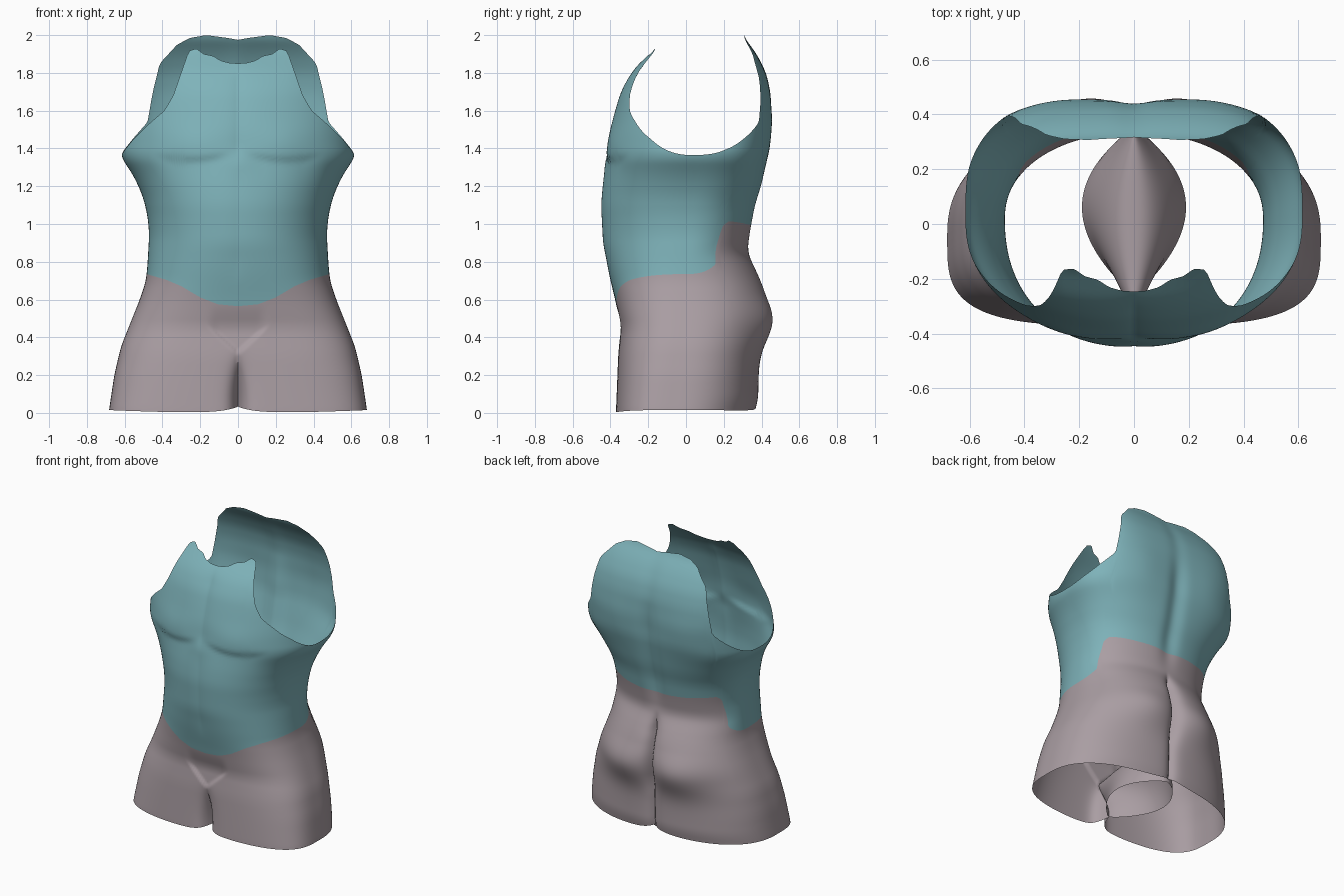
import bpy, bmesh, math
from math import exp, sin, cos, pi

cube = bpy.data.objects.get("Cube")
if cube:
    bpy.data.objects.remove(cube, do_unlink=True)

COLUMNS, LOWER_ROWS, UPPER_ROWS = 256, 60, 68


def material(name, rgb):
    mat = bpy.data.materials.new(name)
    mat.use_nodes = True
    mat.diffuse_color = (*rgb, 1)
    mat.node_tree.nodes["Principled BSDF"].inputs["Base Color"].default_value = (*rgb, 1)
    return mat


def linear(table, t):
    for (a, p), (b, q) in zip(table, table[1:]):
        if t <= b:
            return p + (q - p) * max(0, t - a) / (b - a)
    return table[-1][1]


def smooth(table, t):
    """Linear lookup averaged over a short span, for soft profiles."""
    return sum(linear(table, t + k * 0.012) for k in range(-3, 4)) / 7


def ramp(a, b, t):
    t = min(1, max(0, (t - a) / (b - a)))
    return t * t * (3 - 2 * t)


def band(low, high, soft, z):
    return ramp(low - soft, low + soft, z) * (1 - ramp(high - soft, high + soft, z))


def bump(x, z, cx, cz, sx, sz):
    return exp(-((x - cx) / sx) ** 2 - ((z - cz) / sz) ** 2)


# Profiles by height: half width, front, back, widest depth, squareness
WIDTH = [(0, .685), (.2, .655), (.35, .62), (.5, .56), (.6, .52), (.7, .487), (.8, .478),
         (.95, .47), (1.05, .48), (1.15, .505), (1.25, .55), (1.36, .622), (1.45, .615),
         (1.6, .6), (2, .56)]
FRONT = [(0, -.372), (.3, -.36), (.45, -.345), (.6, -.375), (.75, -.412), (.9, -.443),
         (1.1, -.453), (1.2, -.445), (1.35, -.425), (1.5, -.405), (1.6, -.38), (1.7, -.35),
         (1.8, -.295), (1.94, -.16)]
BACK = [(0, .365), (.07, .385), (.25, .388), (.45, .395), (.58, .41), (.68, .405),
        (.77, .37), (.82, .34), (.86, .328), (.95, .342), (1.1, .37), (1.2, .4), (1.4, .443),
        (1.55, .453), (1.7, .447), (1.8, .425), (1.9, .375), (2, .3)]
MIDDLE = [(0, -.05), (.5, 0), (1.3, .03)]
FRONT_POWER = [(0, 3.6), (.5, 2.8), (.9, 2.2), (2, 2.2)]
BACK_POWER = [(0, 2.4), (.5, 2.5), (.85, 2.1), (1.1, 2.3), (1.4, 3), (1.6, 3.6)]

# Edges by sideways fraction: neckline with arm openings, and the colour border
FRONT_TOP = [(0, 1.85), (.08, 1.853), (.16, 1.865), (.23, 1.89), (.32, 1.9), (.39, 1.93),
             (.46, 1.915), (.52, 1.8), (.58, 1.68), (.65, 1.6), (.76, 1.54), (.9, 1.45),
             (.97, 1.39), (1, 1.365)]
BACK_TOP = [(0, 1.975), (.1, 1.985), (.3, 2), (.45, 1.985), (.57, 1.95), (.72, 1.85),
            (.765, 1.7), (.79, 1.54), (.9, 1.455), (.97, 1.395), (1, 1.365)]
FRONT_BORDER = [(0, .565), (.2, .575), (.38, .61), (.6, .67), (.78, .705), (1, .735)]
BACK_BORDER = [(0, .99), (.5, 1), (.83, 1.015), (.88, .99), (.925, .79), (1, .735)]


def front_relief(x, z):
    """Inward depth of the thigh gap, groin folds, chest and belly lines."""
    d = .12 * exp(-x / .028) * (1 - ramp(.05, .36, z))
    fold = .32 + .9 * x
    d += .014 * ramp(fold - .012, fold + .012, z) * (1 - ramp(.42, .58, z)) * (1 - ramp(.1, .17, x))
    d += .014 * exp(-x / .05) * band(1.36, 1.8, .06, z)
    d += .006 * exp(-x / .05) * band(.75, 1.28, .08, z)
    chest = 1.34 + .8 * (x - .25) ** 2
    under = exp(-max(0, chest - z) / .09) * ramp(-.025, .025, chest - z)
    d += .014 * under * band(.07, .4, .07, x)
    return d - .012 * bump(x, z, .24, 1.42, .16, .09)


def back_relief(x, z):
    """Inward depth of the seat cleft and spine, outward seat and blades."""
    d = .04 * exp(-x / .03) * (1 - ramp(.25, .4, z))
    d += .07 * exp(-x / .03) * band(.33, .78, .08, z)
    d += .022 * exp(-(x / .06) ** 2) * band(.95, 1.55, .15, z)
    d += .008 * exp(-(x / .06) ** 2) * band(1.5, 1.95, .15, z)
    d -= .068 * bump(x, z, .2, .48, .24, .14)
    return d - .008 * bump(x, z, .27, 1.5, .14, .16)


def body(angle, z):
    """Point on the body; angle zero is the front middle, pi the back."""
    u, front = sin(angle), cos(angle) >= 0
    x, mid = smooth(WIDTH, z) * u, smooth(MIDDLE, z)
    n = smooth(FRONT_POWER if front else BACK_POWER, z)
    reach = max(0, 1 - min(1, abs(u)) ** n) ** (1 / n)
    y = mid + (smooth(FRONT if front else BACK, z) - mid) * reach
    fade = min(1, reach * 2)
    y += front_relief(abs(x), z) * fade if front else -back_relief(abs(x), z) * fade
    return x, y, z


def column_heights(angle):
    u, front = abs(sin(angle)), cos(angle) >= 0
    hem = .033 * exp(-u / .12) + .015 * u * u + (0 if front else .02 * (1 - u))
    border = linear(FRONT_BORDER if front else BACK_BORDER, u)
    top = linear(FRONT_TOP if front else BACK_TOP, u)
    low = [hem + (border - hem) * i / LOWER_ROWS for i in range(LOWER_ROWS)]
    return low + [border + (top - border) * i / UPPER_ROWS for i in range(UPPER_ROWS + 1)]


def sheet(name, columns, mats, closed, rule):
    """Skin neighbouring columns of points with quads."""
    bm = bmesh.new()
    cols = [[bm.verts.new(p) for p in col] for col in columns]
    pairs = list(zip(cols, cols[1:])) + ([(cols[-1], cols[0])] if closed else [])
    for a, b in pairs:
        for i in range(len(a) - 1):
            bm.faces.new((a[i], b[i], b[i + 1], a[i + 1])).material_index = rule(i)
    bmesh.ops.remove_doubles(bm, verts=bm.verts, dist=0.0001)
    mesh = bpy.data.meshes.new(name)
    bm.to_mesh(mesh)
    bm.free()
    obj = bpy.data.objects.new(name, mesh)
    bpy.context.collection.objects.link(obj)
    for m in mats:
        mesh.materials.append(m)
    bpy.ops.object.select_all(action="DESELECT")
    obj.select_set(True)
    bpy.context.view_layer.objects.active = obj
    bpy.ops.object.shade_smooth_by_angle(angle=math.radians(60))


teal = material("soft_teal", (.21, .45, .49))
mauve = material("dusty_mauve", (.4, .34, .365))

# Torso and outer thighs, open at the neck, arms and legs
angles = [2 * pi * k / COLUMNS for k in range(COLUMNS)]
sheet("torso_and_thighs", [[body(a, z) for z in column_heights(a)] for a in angles],
      [mauve, teal], True, lambda row: 0 if row < LOWER_ROWS else 1)

# Arched inner thighs, meeting along the middle at the front and back
arch = []
for k in range(41):
    v = k / 40
    half = .19 * sin(pi * v ** 1.1) ** .7 if 0 < k < 40 else 0
    col = []
    for j in range(-16, 17):
        s = j / 16
        z = .035 + .285 * (1 - abs(s) ** 2.4)
        front, back = body(0, z)[1], body(pi, z)[1]
        col.append((half * s, front + (back - front) * v, z))
    arch.append(col)
sheet("inner_thighs", arch, [mauve], False, lambda row: 0)
